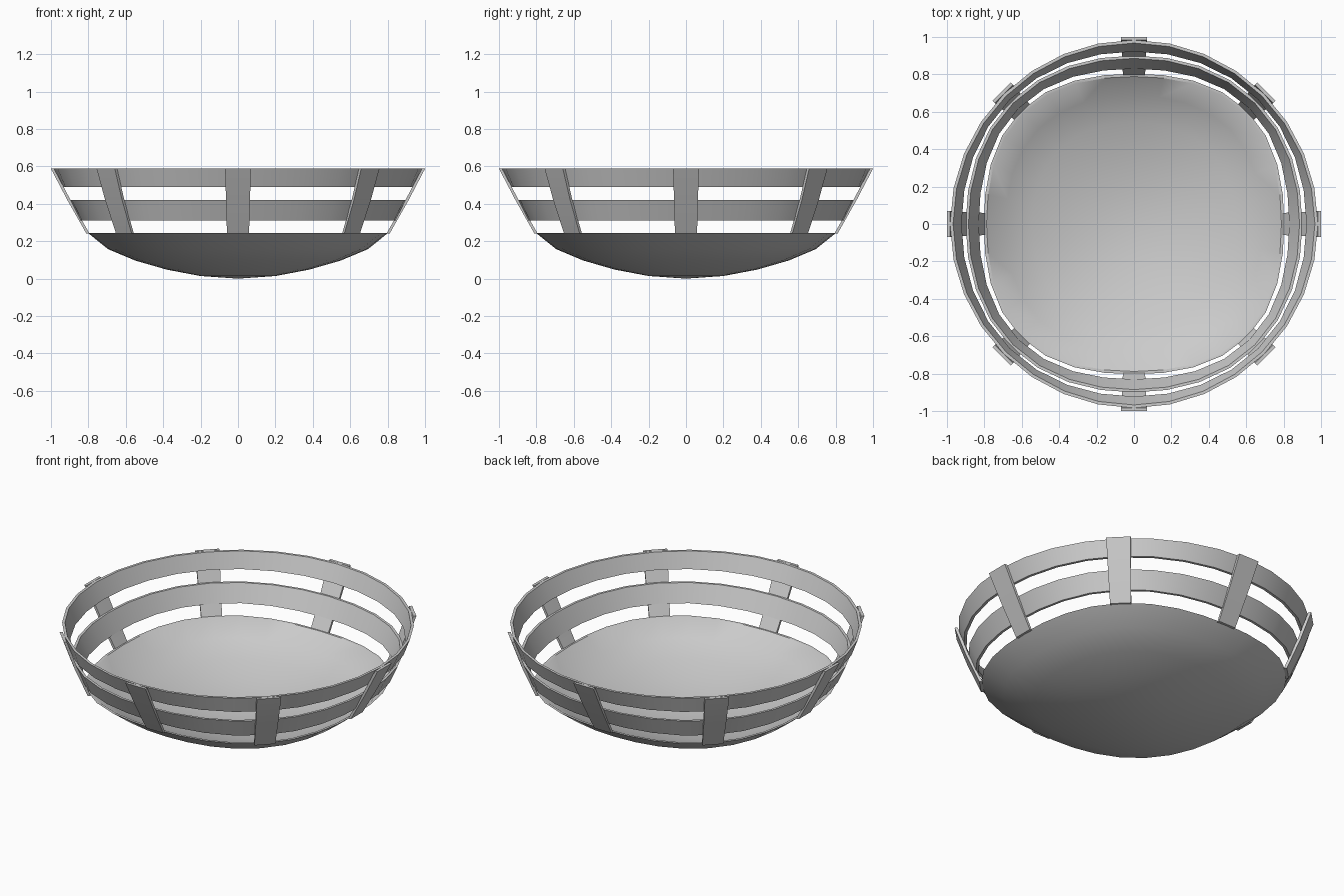
import bpy, bmesh, math

if "Cube" in bpy.data.objects:
    bpy.data.objects.remove(bpy.data.objects["Cube"])

SIDES = 32


def bulge(z, r, a):
    """Slightly squared outline, strongest at the bowl rim, round at the top."""
    k = (0.588 - z) / 0.343 if z > 0.245 else min(1, r / 0.8) ** 1.5
    return 1 + 0.065 * k * (1 - math.cos(4 * a)) / 2


def finish(bm, name, smooth=True):
    bmesh.ops.recalc_face_normals(bm, faces=bm.faces)
    me = bpy.data.meshes.new(name)
    bm.to_mesh(me)
    bm.free()
    ob = bpy.data.objects.new(name, me)
    bpy.context.collection.objects.link(ob)
    if smooth:
        bpy.context.view_layer.objects.active = ob
        ob.select_set(True)
        bpy.ops.object.shade_smooth_by_angle(angle=math.radians(35))
        ob.select_set(False)
    return ob


def lathe(name, profile, closed):
    """Spin a (radius, z) profile with the squared outline."""
    bm = bmesh.new()
    rings = []
    for r, z in profile:
        if r == 0:
            rings.append([bm.verts.new((0, 0, z))] * SIDES)
            continue
        ring = []
        for i in range(SIDES):
            a = 2 * math.pi * i / SIDES
            q = r * bulge(z, r, a)
            ring.append(bm.verts.new((q * math.cos(a), q * math.sin(a), z)))
        rings.append(ring)
    pairs = list(zip(rings, rings[1:]))
    if closed:
        pairs.append((rings[-1], rings[0]))
    for lo, hi in pairs:
        for i in range(SIDES):
            j = (i + 1) % SIDES
            quad = list(dict.fromkeys([lo[i], lo[j], hi[j], hi[i]]))
            bm.faces.new(quad)
    return finish(bm, name)


def slat(name, a):
    """Flat upright strip following the flared wall at angle a."""
    bm = bmesh.new()
    rows = []
    for r, z, w in [(0.81, 0.24, 0.059), (0.912, 0.42, 0.064), (1.0, 0.588, 0.069)]:
        s = bulge(z + 0.006, r, a) if z < 0.588 else 1
        row = []
        for rad, side in ((r * s, -w), (r * s, w), (r * s - 0.017, w), (r * s - 0.017, -w)):
            row.append(bm.verts.new((rad * math.cos(a) - side * math.sin(a),
                                     rad * math.sin(a) + side * math.cos(a), z)))
        rows.append(row)
    for lo, hi in zip(rows, rows[1:]):
        for i in range(4):
            j = (i + 1) % 4
            bm.faces.new((lo[i], lo[j], hi[j], hi[i]))
    bm.faces.new(rows[0])
    bm.faces.new(rows[-1])
    return finish(bm, name)


# Solid bowl-shaped bottom
lathe("basket_bottom", [(0, 0), (0.2, 0.014), (0.38, 0.048), (0.55, 0.097), (0.695, 0.158),
                        (0.803, 0.245), (0.788, 0.245), (0.685, 0.17), (0.545, 0.112),
                        (0.375, 0.063), (0.2, 0.029), (0, 0.015)], False)

# Two horizontal bands
lathe("middle_band", [(0.845, 0.312), (0.90, 0.42), (0.885, 0.42), (0.83, 0.312)], True)
lathe("top_band", [(0.938, 0.49), (0.983, 0.588), (0.967, 0.588), (0.922, 0.49)], True)

# Eight upright slats around the outside
for n in range(8):
    slat(f"upright_slat_{n + 1}", n * math.pi / 4)
